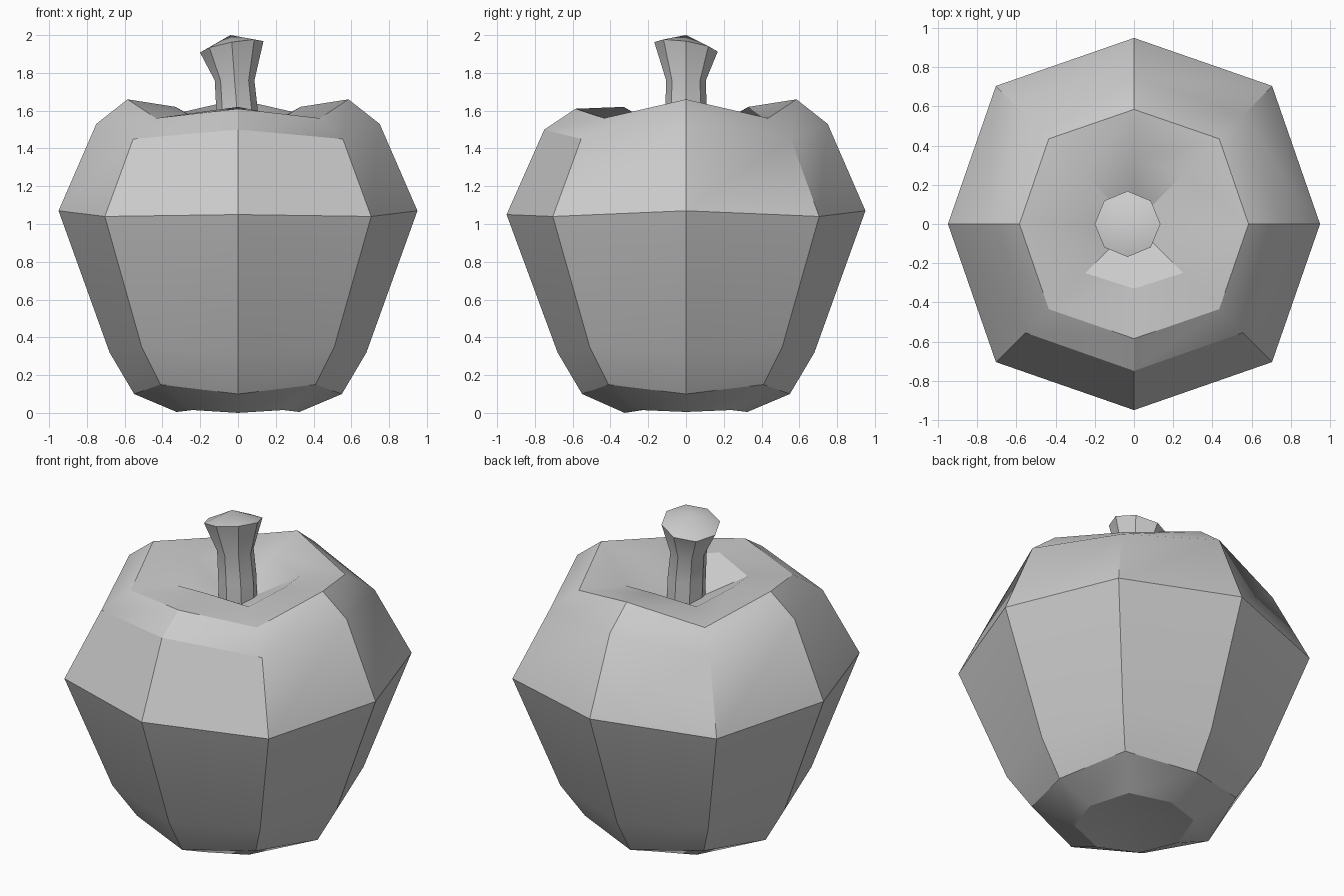
import bpy, bmesh
from math import sin, cos, pi

if "Cube" in bpy.data.objects:
    bpy.data.objects.remove(bpy.data.objects["Cube"])


def loft(name, rings, bottom, top, angle):
    """Skin eight-sided rings and close both ends with a fan to a centre point."""
    bm = bmesh.new()
    loops = [[bm.verts.new(p) for p in ring] for ring in rings]
    for a, b in zip(loops, loops[1:]):
        for i in range(8):
            j = (i + 1) % 8
            bm.faces.new((a[i], a[j], b[j], b[i]))
    low, high = bm.verts.new(bottom), bm.verts.new(top)
    for i in range(8):
        j = (i + 1) % 8
        bm.faces.new((loops[0][j], loops[0][i], low))
        bm.faces.new((loops[-1][i], loops[-1][j], high))
    bmesh.ops.recalc_face_normals(bm, faces=bm.faces)
    mesh = bpy.data.meshes.new(name)
    bm.to_mesh(mesh)
    bm.free()
    obj = bpy.data.objects.new(name, mesh)
    bpy.context.collection.objects.link(obj)
    bpy.ops.object.select_all(action='DESELECT')
    obj.select_set(True)
    bpy.context.view_layer.objects.active = obj
    bpy.ops.object.shade_smooth_by_angle(angle=angle)
    return obj


def fruit_ring(r_axis, z_axis, d_diag, z_diag, z_front):
    """Ring with its own radius and height on the axes and on the diagonals."""
    pts = []
    for i in range(8):
        a = i * pi / 4
        if i % 2:
            r, z = d_diag * 2 ** 0.5, z_diag
        else:
            r, z = r_axis, (z_front if i == 6 else z_axis)
        pts.append((r * cos(a), r * sin(a), z))
    return pts


def stem_ring(x, r, z, tilt_x=0, tilt_y=0):
    return [(x + r * cos(i * pi / 4), r * sin(i * pi / 4),
             z + tilt_x * r * cos(i * pi / 4) + tilt_y * r * sin(i * pi / 4))
            for i in range(8)]


# Apple body: base, belly, shoulder, lip and dimple edge
body = [
    fruit_ring(0.325, 0.005, 0.24, 0.015, 0.0),
    fruit_ring(0.55, 0.10, 0.41, 0.15, 0.10),
    fruit_ring(0.68, 0.32, 0.51, 0.35, 0.32),
    fruit_ring(0.95, 1.07, 0.705, 1.04, 1.05),
    fruit_ring(0.75, 1.53, 0.555, 1.45, 1.50),
    fruit_ring(0.585, 1.66, 0.435, 1.56, 1.61),
    fruit_ring(0.33, 1.62, 0.25, 1.57, 1.62),
]
loft("apple_body", body, (0, 0, 0.05), (0, 0, 1.43), 0.52)

# Stem: narrow neck flaring to a tilted, slightly domed tip
stem = [
    stem_ring(0.0, 0.11, 1.46),
    stem_ring(-0.005, 0.11, 1.60),
    stem_ring(-0.018, 0.105, 1.76),
    stem_ring(-0.033, 0.168, 1.938, 0.18, -0.15),
]
loft("stem", stem, (0, 0, 1.45), (-0.04, 0, 2.0), 0.5)
